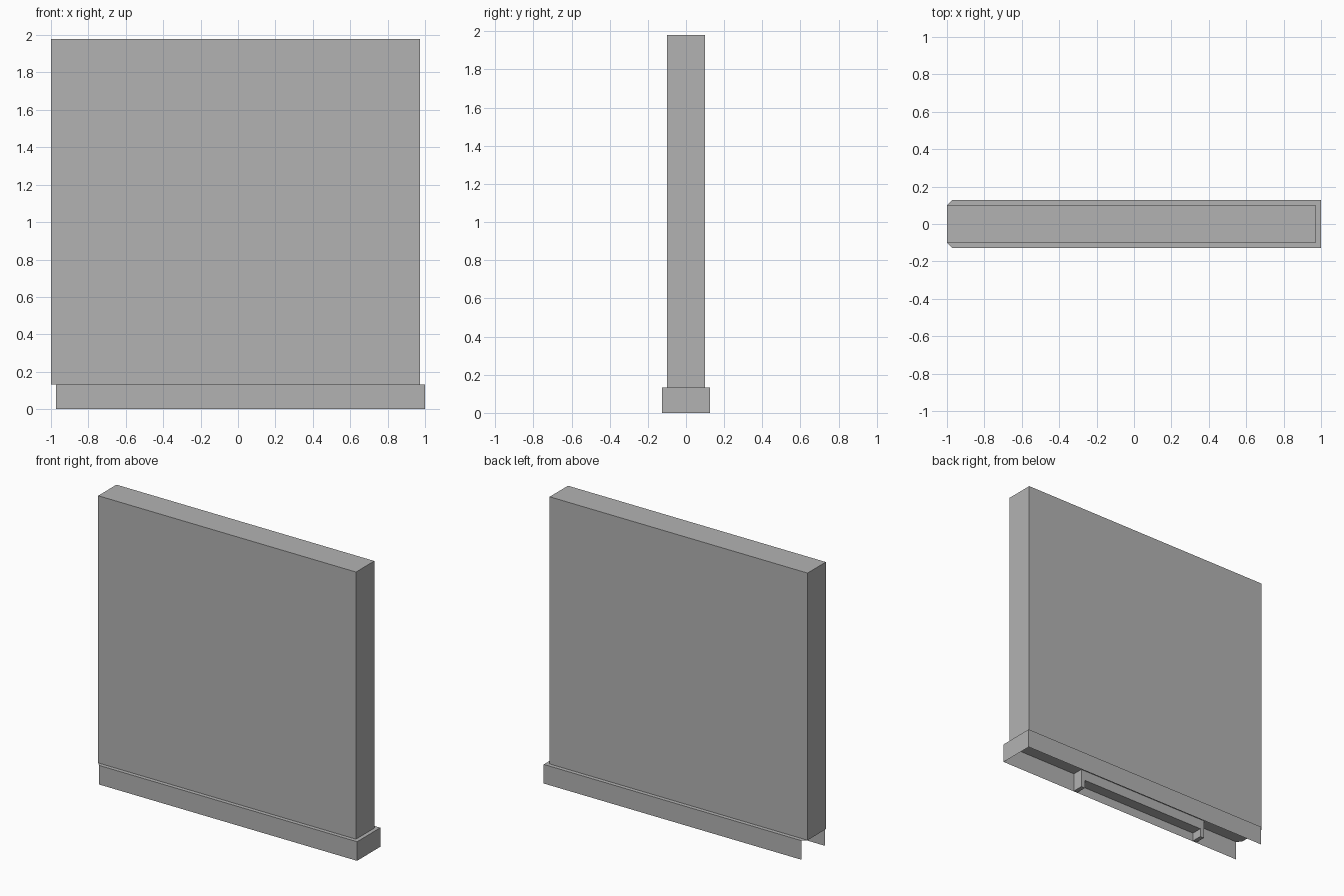
import bpy
import bmesh

cube = bpy.data.objects.get("Cube")
if cube:
    bpy.data.objects.remove(cube, do_unlink=True)

# One plain grey for the whole piece
GREY = (0.45, 0.45, 0.45, 1.0)
grey = bpy.data.materials.new("plain_grey")
grey.use_nodes = True
grey.diffuse_color = GREY
grey.node_tree.nodes["Principled BSDF"].inputs["Base Color"].default_value = GREY

# Main dimensions
HALF = 0.10                 # half the wall thickness
OUT = 0.127                 # half the skirting depth
STEP = OUT - HALF           # overhang, also the mitre size
BASE = 0.132                # skirting height
TOP = 1.98
LEFT, RIGHT = 1.0, -1.0


def finish(name, bm):
    mesh = bpy.data.meshes.new(name)
    bm.to_mesh(mesh)
    bm.free()
    mesh.materials.append(grey)
    obj = bpy.data.objects.new(name, mesh)
    bpy.context.collection.objects.link(obj)
    return obj


def box(name, xs, ys, zs, open_bottom=False):
    bm = bmesh.new()
    bmesh.ops.create_cube(bm, size=1)
    for v in bm.verts:
        v.co = [r[int(c > 0)] for r, c in zip((xs, ys, zs), v.co)]
    if open_bottom:
        low = [f for f in bm.faces if f.normal.z < -0.9]
        bmesh.ops.delete(bm, geom=low, context="FACES_ONLY")
    return finish(name, bm)


# Wall panel, closed underneath by the skirting ledge
box("wall_panel", (RIGHT, LEFT - STEP), (-HALF, HALF), (BASE, TOP), open_bottom=True)

# Skirting: mitred ledge with thin sides, open below and at the right end
bm = bmesh.new()
outline = [(RIGHT, -HALF), (RIGHT + STEP, -OUT), (LEFT, -OUT),
           (LEFT, OUT), (RIGHT + STEP, OUT), (RIGHT, HALF)]
ledge = [bm.verts.new((x, y, BASE)) for x, y in outline]
bm.faces.new(ledge)
rim = [bm.verts.new((v.co.x, v.co.y, 0)) for v in ledge[1:5]]
for i in range(3):
    bm.faces.new((rim[i], rim[i + 1], ledge[i + 2], ledge[i + 1]))
finish("skirting", bm)

# Ribs and lengthwise rail inside the hollow skirting
for name, x in (("left_rib", 0.39), ("right_rib", -0.62)):
    box(name, (x - 0.015, x + 0.015), (-OUT + 0.002, -0.05), (0.002, BASE - 0.002))
box("inner_rail", (-0.61, 0.38), (-OUT + 0.002, -0.05), (0.06, BASE - 0.002))
